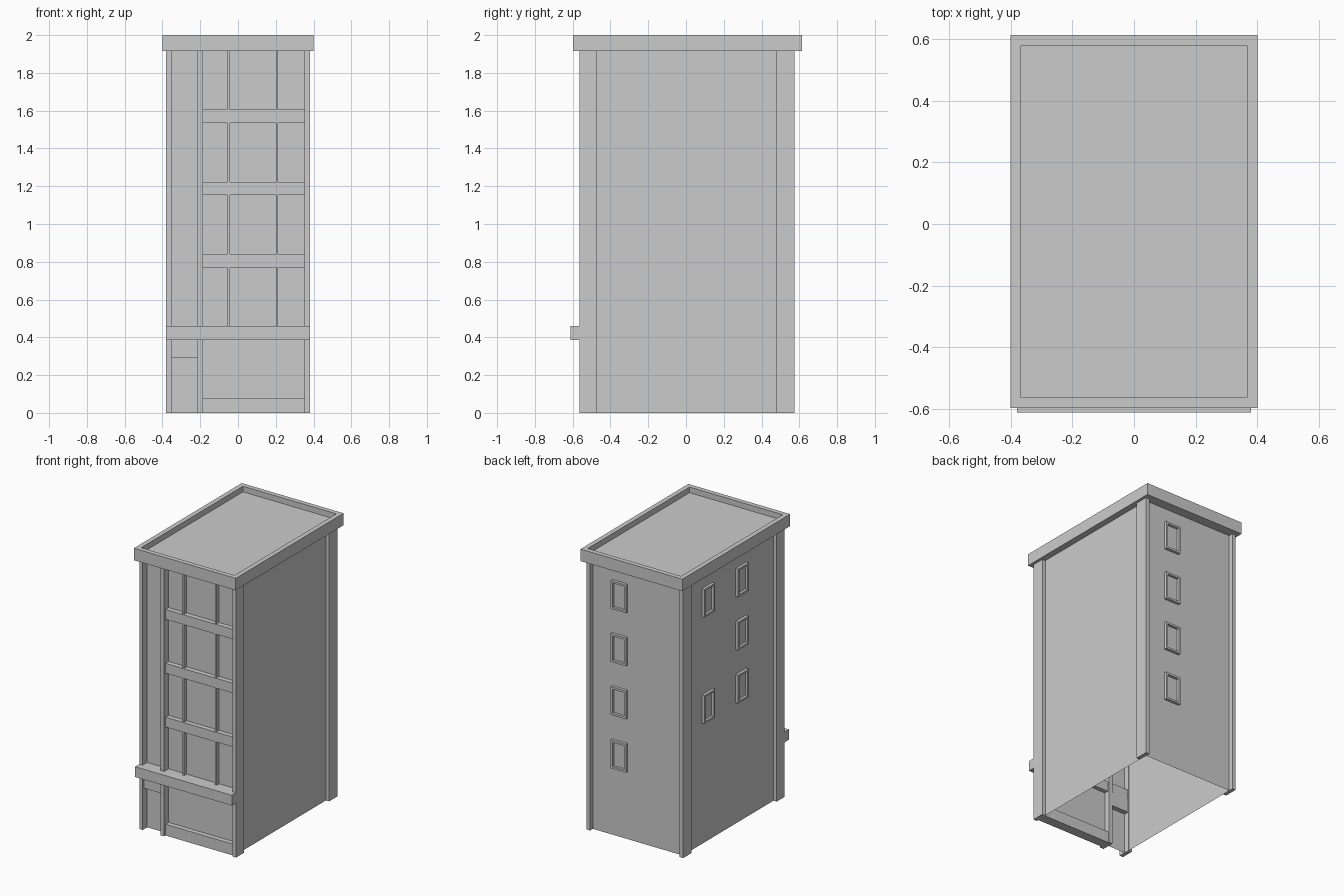
import bpy, bmesh
from mathutils import Matrix, Vector

if "Cube" in bpy.data.objects:
    bpy.data.objects.remove(bpy.data.objects["Cube"])


def finish(name, bm):
    me = bpy.data.meshes.new(name)
    bm.to_mesh(me)
    bm.free()
    ob = bpy.data.objects.new(name, me)
    bpy.context.collection.objects.link(ob)
    return ob


def box_bm(x, y, z):
    """Cube spanning the given (min, max) ranges."""
    bm = bmesh.new()
    bmesh.ops.create_cube(bm, size=1)
    for v in bm.verts:
        v.co = Vector([(a + b) / 2 + c * (b - a) for c, (a, b) in zip(v.co, (x, y, z))])
    return bm


def box(name, x, y, z):
    return finish(name, box_bm(x, y, z))


def face_along(bm, axis):
    bm.normal_update()
    return [f for f in bm.faces if f.normal.dot(Vector(axis)) > 0.9]


def window(name, matrix, w=0.12, h=0.2, rim=0.02, depth=0.02):
    """Raised frame around a pane; local +z points out of the wall."""
    bm = box_bm((-w / 2, w / 2), (-h / 2, h / 2), (-0.005, depth))
    pane = face_along(bm, (0, 0, 1))
    bmesh.ops.inset_region(bm, faces=pane, thickness=rim)
    wall = bmesh.ops.extrude_face_region(bm, geom=pane)
    inner = [v for v in wall["geom"] if isinstance(v, bmesh.types.BMVert)]
    bmesh.ops.translate(bm, verts=inner, vec=(0, 0, 0.002 - depth))
    bmesh.ops.delete(bm, geom=pane, context="FACES")
    bm.transform(matrix)
    finish(name, bm)


WALL_X, FRONT, BACK = 0.355, -0.515, 0.543
TOP = 1.915

# Wall shell, open underneath
shell = box_bm((-WALL_X, WALL_X), (FRONT, BACK), (0, 1.93))
bmesh.ops.delete(shell, geom=face_along(shell, (0, 0, -1)), context="FACES")
finish("walls", shell)

# Roof cap with sunken deck
cap = box_bm((-0.40, 0.40), (-0.597, 0.613), (TOP, 2.0))
deck = face_along(cap, (0, 0, 1))
bmesh.ops.inset_region(cap, faces=deck, thickness=0.048)
sunk = bmesh.ops.extrude_face_region(cap, geom=deck)
bmesh.ops.translate(cap, vec=(0, 0, -0.04),
                    verts=[v for v in sunk["geom"] if isinstance(v, bmesh.types.BMVert)])
bmesh.ops.delete(cap, geom=deck, context="FACES")
finish("roof_cap", cap)

# Corner pillars and the front dividing pillar
for side, xr in (("left", (-0.38, -0.353)), ("right", (0.352, 0.38))):
    box(f"front_pillar_{side}", xr, (-0.565, -0.475), (0, TOP))
    box(f"back_pillar_{side}", xr, (0.48, 0.575), (0, TOP))
box("front_pillar_middle", (-0.215, -0.185), (-0.565, -0.475), (0, TOP))

# Front ledge, floor bands, shop sill and door lintel
box("front_ledge", (-0.38, 0.38), (-0.612, -0.485), (0.387, 0.46))
for i in range(3):
    z = 0.77 + 0.3825 * i
    box(f"floor_band_{i + 1}", (-0.185, 0.352), (-0.55, -0.48), (z, z + 0.07))
box("shop_sill", (-0.185, 0.352), (-0.55, -0.48), (0, 0.08))
box("door_lintel", (-0.355, -0.215), (-0.55, -0.48), (0.29, 0.387))

# Thin upright window bars on the front
for i, x in enumerate((-0.049, 0.206)):
    box(f"window_bar_{i + 1}", (x - 0.006, x + 0.006), (-0.543, -0.495), (0.46, TOP))

# Windows on the back and left walls
levels = [1.712, 1.335, 0.958, 0.58]
back_rot = Matrix(((-1, 0, 0, 0), (0, 0, 1, 0), (0, 1, 0, 0), (0, 0, 0, 1)))
left_rot = Matrix(((0, 0, -1, 0), (-1, 0, 0, 0), (0, 1, 0, 0), (0, 0, 0, 1)))
for i, z in enumerate(levels):
    window(f"back_window_{i + 1}", Matrix.Translation((0.138, BACK, z)) @ back_rot)
left_spots = [(0.27, 0), (0.27, 2), (-0.11, 0), (-0.11, 1), (-0.11, 2)]
for i, (y, level) in enumerate(left_spots):
    window(f"left_window_{i + 1}", Matrix.Translation((-WALL_X, y, levels[level])) @ left_rot)
